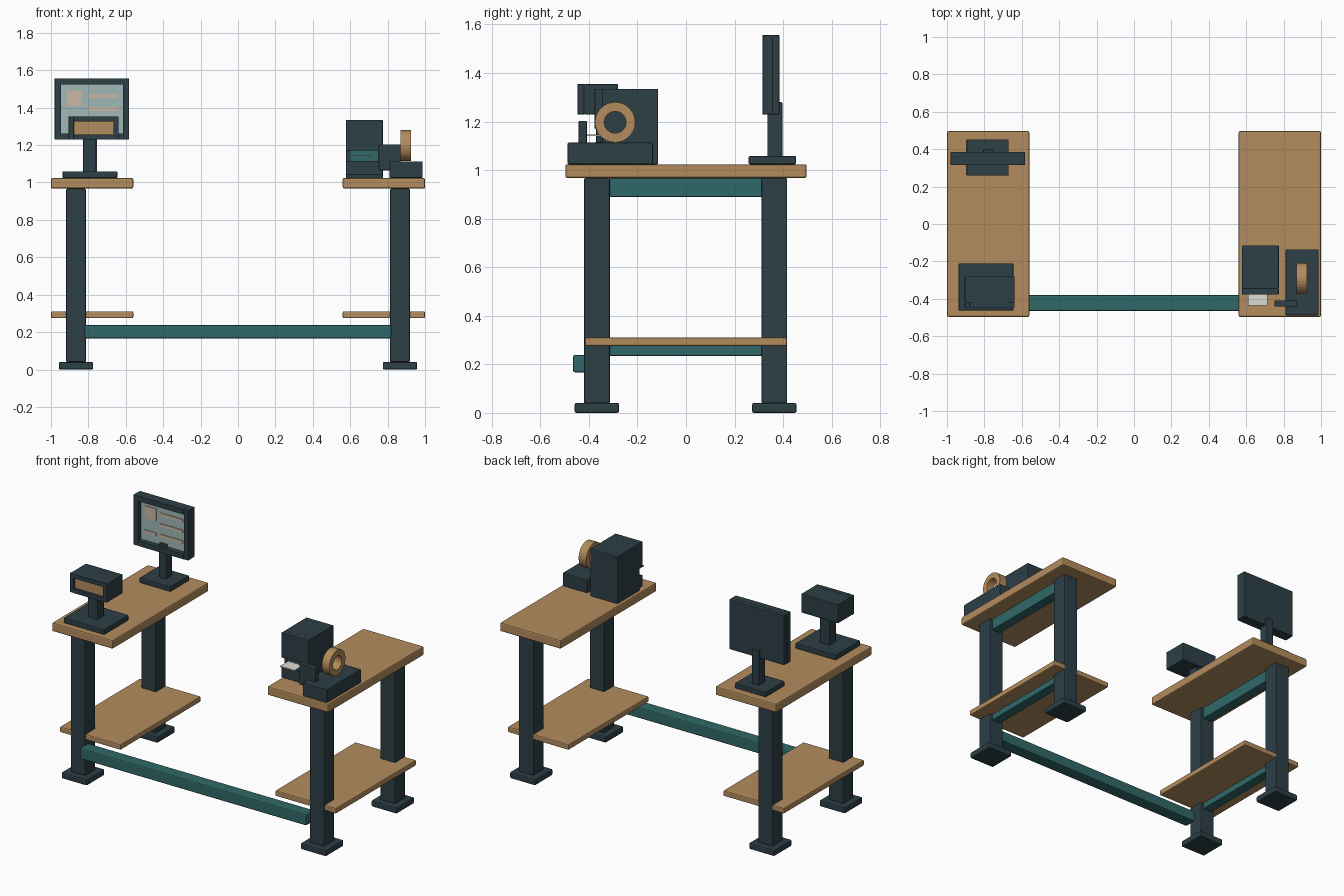
import bpy, bmesh, math
from mathutils import Matrix

if "Cube" in bpy.data.objects:
    bpy.data.objects.remove(bpy.data.objects["Cube"])


def material(name, rgb):
    m = bpy.data.materials.new(name)
    m.diffuse_color = (*rgb, 1)
    m.use_nodes = True
    m.node_tree.nodes["Principled BSDF"].inputs["Base Color"].default_value = m.diffuse_color
    return m


WOOD = material("warm wood", (0.45, 0.265, 0.11))
DARK = material("dark slate", (0.026, 0.05, 0.062))
TEAL = material("deep teal", (0.03, 0.14, 0.14))
GLASS = material("pale screen", (0.35, 0.48, 0.47))
BEIGE = material("screen beige", (0.58, 0.48, 0.38))
PAPER = material("paper", (0.72, 0.71, 0.65))


def finish(name, bm, mat, bevel=0.0):
    me = bpy.data.meshes.new(name)
    bm.to_mesh(me)
    bm.free()
    me.materials.append(mat)
    ob = bpy.data.objects.new(name, me)
    bpy.context.collection.objects.link(ob)
    if bevel:
        mod = ob.modifiers.new("soft edges", 'BEVEL')
        mod.width = bevel
        mod.segments = 2
        mod.limit_method = 'ANGLE'
    return ob


def box(name, x, y, z, mat, bevel=0.004):
    """Box from (min, max) ranges on each axis."""
    bm = bmesh.new()
    bmesh.ops.create_cube(bm, size=1)
    for v in bm.verts:
        for i, (a, b) in enumerate((x, y, z)):
            v.co[i] = (a + b) / 2 + v.co[i] * (b - a)
    return finish(name, bm, mat, bevel)


def around(c, h):
    return (c - h, c + h)


def frame(name, x, z, y, t, mat):
    """Rectangular bezel of four bars around an opening."""
    box(name + "_left", (x[0], x[0] + t), y, z, mat, 0.002)
    box(name + "_right", (x[1] - t, x[1]), y, z, mat, 0.002)
    inner = (x[0] + t, x[1] - t)
    box(name + "_bottom", inner, y, (z[0], z[0] + t), mat, 0)
    box(name + "_top", inner, y, (z[1] - t, z[1]), mat, 0)


# Two benches: top, shelf, legs, feet and teal rails
for side, s in (("left", -1), ("right", 1)):
    cx, lx = s * 0.78, s * 0.866
    box(side + "_bench_top", around(cx, 0.22), around(0, 0.497), (0.967, 1.024), WOOD, 0.008)
    box(side + "_lower_shelf", around(cx, 0.22), around(0, 0.415), (0.275, 0.311), WOOD, 0.006)
    for end, y in (("front", -0.367), ("back", 0.364)):
        box(f"{side}_{end}_leg", around(lx, 0.053), around(y, 0.053), (0.04, 0.967), DARK, 0.006)
        box(f"{side}_{end}_foot", around(lx, 0.092), around(y, 0.092), (0, 0.041), DARK, 0.008)
    box(side + "_upper_rail", around(lx, 0.033), around(0, 0.32), (0.89, 0.967), TEAL)
    box(side + "_shelf_rail", around(lx, 0.033), around(0, 0.32), (0.235, 0.28), TEAL)

# Long stretcher joining the benches
box("front_stretcher", (-0.82, 0.82), (-0.465, -0.38), (0.167, 0.239), TEAL, 0.008)

# Monitor
MX = (-0.98, -0.582)
box("monitor_base", (-0.895, -0.67), (0.258, 0.453), (1.024, 1.058), DARK, 0.005)
box("monitor_neck", around(-0.78, 0.027), (0.335, 0.397), (1.05, 1.28), DARK)
box("monitor_back", MX, (0.355, 0.385), (1.23, 1.556), DARK)
frame("monitor_bezel", MX, (1.23, 1.556), (0.316, 0.357), 0.033, DARK)
box("monitor_screen", (-0.947, -0.615), (0.348, 0.356), (1.263, 1.523), GLASS, 0)
box("screen_tile", (-0.916, -0.835), (0.342, 0.349), (1.41, 1.492), BEIGE, 0)
for i in range(3):
    z = 1.463 - i * 0.07
    box(f"screen_line_{i + 1}", (-0.803, -0.643), (0.342, 0.349), around(z, 0.01), BEIGE, 0)
box("screen_line_short", (-0.916, -0.835), (0.342, 0.349), around(1.323, 0.01), BEIGE, 0)

# Small display on a pedestal
DX = (-0.905, -0.638)
box("display_base", (-0.938, -0.645), (-0.462, -0.21), (1.024, 1.06), DARK, 0.005)
box("display_post", around(-0.793, 0.035), around(-0.335, 0.035), (1.055, 1.235), DARK)
box("display_head", DX, (-0.422, -0.28), (1.23, 1.354), DARK)
frame("display_bezel", DX, (1.23, 1.354), (-0.446, -0.42), 0.027, DARK)
box("display_face", (-0.878, -0.665), (-0.43, -0.421), (1.257, 1.327), WOOD, 0)

# Label printer
PX = (0.577, 0.774)
box("printer_body", PX, (-0.345, -0.115), (1.024, 1.335), DARK)
box("printer_hood", PX, (-0.377, -0.343), (1.17, 1.335), DARK)
box("printer_lower_lip", PX, (-0.377, -0.343), (1.04, 1.115), DARK)
box("printer_slot", (0.602, 0.748), (-0.353, -0.344), (1.115, 1.17), TEAL, 0)
box("label_strip", (0.61, 0.715), (-0.437, -0.345), (1.141, 1.147), PAPER, 0)

# Tape dispenser
box("dispenser_base", (0.81, 0.987), (-0.488, -0.136), (1.024, 1.113), DARK, 0.005)
box("dispenser_cutter", (0.752, 0.87), (-0.442, -0.408), (1.065, 1.203), DARK)


def ring(name, center, r_out, r_in, width, mat, n=32):
    """Open ring whose axis runs along x."""
    bm = bmesh.new()
    profile = [(-width / 2, r_in), (width / 2, r_in), (width / 2, r_out), (-width / 2, r_out)]
    loops = []
    for i in range(n):
        a = 2 * math.pi * i / n
        loops.append([bm.verts.new((x, r * math.cos(a), r * math.sin(a))) for x, r in profile])
    for i in range(n):
        p, q = loops[i], loops[(i + 1) % n]
        for j in range(4):
            k = (j + 1) % 4
            bm.faces.new((p[j], p[k], q[k], q[j]))
    bmesh.ops.recalc_face_normals(bm, faces=bm.faces)
    bm.transform(Matrix.Translation(center))
    return finish(name, bm, mat)


ring("tape_roll", (0.897, -0.292, 1.197), 0.083, 0.045, 0.054, WOOD)
